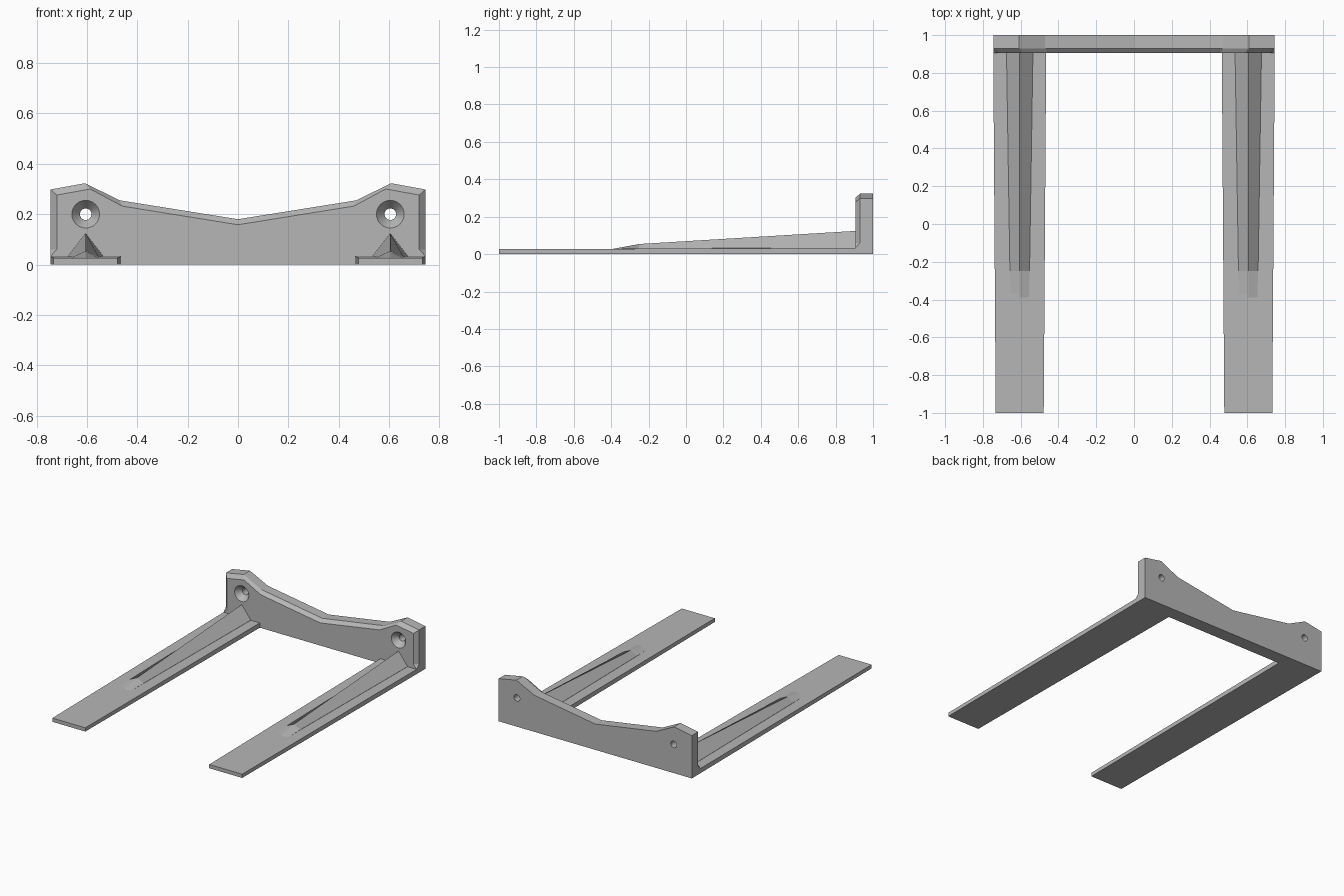
import bpy, bmesh, math

if "Cube" in bpy.data.objects:
    bpy.data.objects.remove(bpy.data.objects["Cube"])

grey = bpy.data.materials.new("plain grey")
grey.use_nodes = True
colour = (0.47, 0.47, 0.47, 1)
grey.diffuse_color = colour
grey.node_tree.nodes["Principled BSDF"].inputs["Base Color"].default_value = colour

HOLE_X, HOLE_Z = 0.605, 0.2
FRONT, BACK, BEVEL = 0.905, 1.0, 0.93


def loft(name, rings):
    """Closed solid skinned through rings with equal point counts."""
    bm = bmesh.new()
    loops = [[bm.verts.new(p) for p in ring] for ring in rings]
    n = len(loops[0])
    for a, b in zip(loops, loops[1:]):
        for i in range(n):
            j = (i + 1) % n
            bm.faces.new((a[i], a[j], b[j], b[i]))
    bm.faces.new(loops[0])
    bm.faces.new(loops[-1])
    bmesh.ops.remove_doubles(bm, verts=bm.verts, dist=1e-5)
    bmesh.ops.recalc_face_normals(bm, faces=bm.faces)
    mesh = bpy.data.meshes.new(name)
    bm.to_mesh(mesh)
    bm.free()
    mesh.materials.append(grey)
    obj = bpy.data.objects.new(name, mesh)
    bpy.context.collection.objects.link(obj)
    return obj


def mirrored(half):
    """Complete a half outline whose last point lies on x = 0."""
    return half + [(-x, y, z) for x, y, z in reversed(half[:-1])]


# Back plate: stepped outline with a bevel around the front upper edge
outline = [(0.745, 0), (0.745, 0.033), (0.745, 0.06), (0.745, 0.298),
           (0.608, 0.323), (0.47, 0.255), (0, 0.18)]
inset = [(0.745, 0), (0.745, 0.033), (0.72, 0.06), (0.72, 0.276),
         (0.587, 0.3), (0.46, 0.232), (0, 0.158)]
back = mirrored([(x, BACK, z) for x, z in outline])
middle = mirrored([(x, BEVEL if z > 0.05 else FRONT, z) for x, z in outline])
front = mirrored([(x, FRONT, z) for x, z in inset])
plate = loft("back_plate", [back, middle, front])

# Countersunk screw holes
for side in (-1, 1):
    profile = [(0.06, FRONT - 0.005), (0.055, FRONT), (0.023, 0.945), (0.023, 1.05)]
    rings = [[(side * HOLE_X + r * math.cos(k * math.tau / 32), y,
               HOLE_Z + r * math.sin(k * math.tau / 32)) for k in range(32)]
             for r, y in profile]
    cutter = loft("hole_cutter", rings)
    cutter.hide_render = True
    cut = plate.modifiers.new("screw hole", 'BOOLEAN')
    cut.operation, cut.solver, cut.object = 'DIFFERENCE', 'EXACT', cutter
    bpy.context.view_layer.objects.active = plate
    bpy.ops.object.modifier_apply(modifier=cut.name)
    bpy.data.objects.remove(cutter)

for side, label in ((1, "left"), (-1, "right")):
    # Flat tapering leg
    leg = [[(side * (HOLE_X + s * w), y, z) for s, z in ((-1, 0), (1, 0), (1, h), (-1, h))]
           for y, w, h in ((-1, 0.127, 0.026), (FRONT, 0.14, 0.033))]
    loft(label + "_leg", leg)
    # Triangular stiffening rib, fading to a ramp at its front
    rib = [[(side * HOLE_X - w, y, 0.02), (side * HOLE_X + w, y, 0.02),
            (side * HOLE_X + w, y, base), (side * HOLE_X, y, peak),
            (side * HOLE_X - w, y, base)]
           for y, w, base, peak in ((-0.39, 0.048, 0.028, 0.028),
                                    (-0.25, 0.052, 0.03, 0.054),
                                    (FRONT, 0.07, 0.034, 0.124))]
    loft(label + "_rib", rib)

# Smooth only the round hole walls
bpy.ops.object.select_all(action='DESELECT')
plate.select_set(True)
bpy.context.view_layer.objects.active = plate
bpy.ops.object.shade_smooth_by_angle(angle=math.radians(15))
